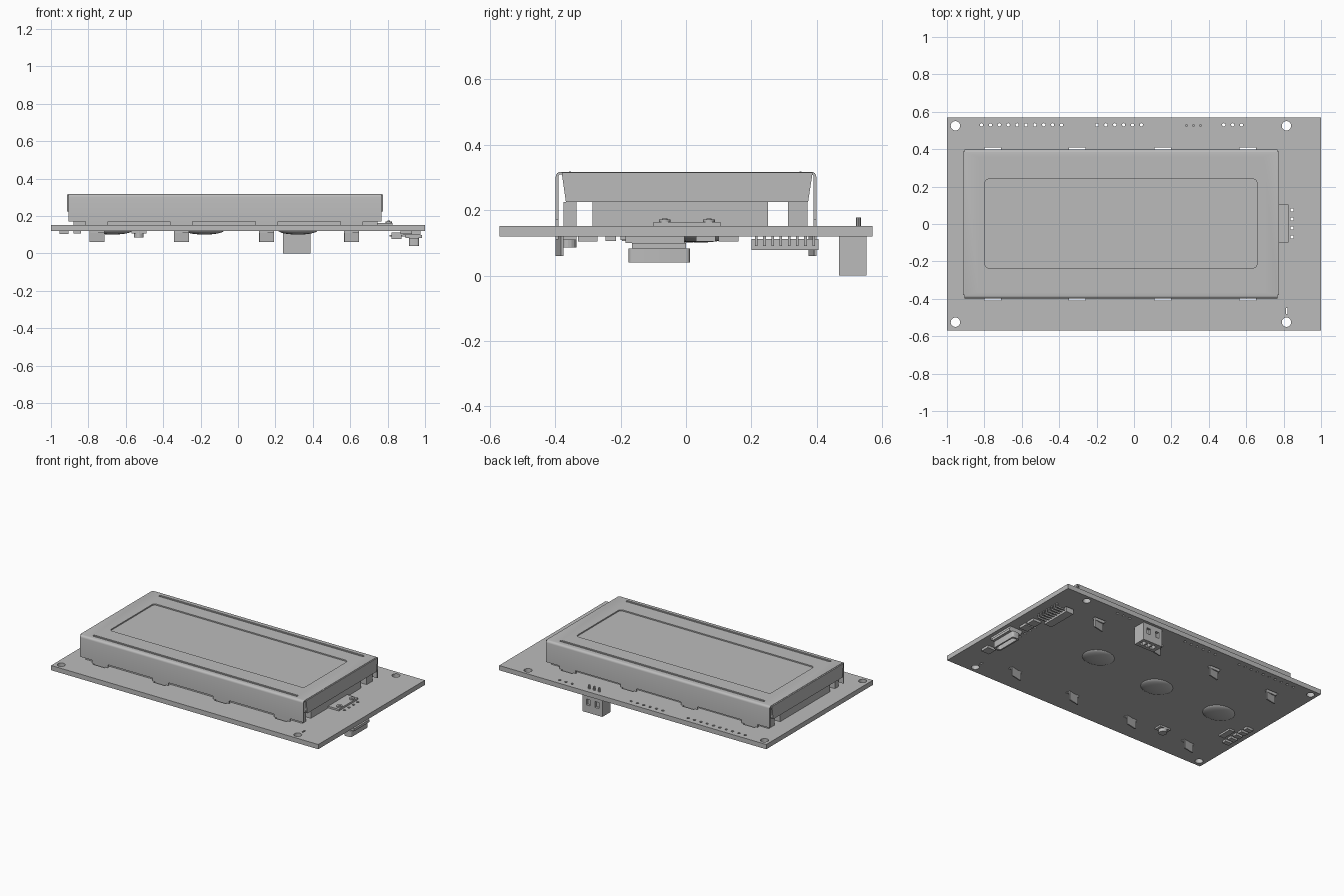
import bpy, bmesh, math
from mathutils import Matrix, Vector

if "Cube" in bpy.data.objects:
    bpy.data.objects.remove(bpy.data.objects["Cube"])

grey = bpy.data.materials.new("plain grey")
grey.use_nodes = True
grey.diffuse_color = (0.5, 0.5, 0.5, 1)
grey.node_tree.nodes["Principled BSDF"].inputs["Base Color"].default_value = (0.5, 0.5, 0.5, 1)


def add_box(bm, x, y, z, corner=0, turn=0):
    """Box from (min, max) ranges, optional rounded upright edges and turn about z."""
    part = bmesh.new()
    bmesh.ops.create_cube(part, size=1)
    bmesh.ops.scale(part, vec=[r[1] - r[0] for r in (x, y, z)], verts=part.verts)
    if corner:
        upright = [e for e in part.edges if abs((e.verts[0].co - e.verts[1].co).z) > 1e-5]
        bmesh.ops.bevel(part, geom=upright, offset=corner, segments=4, affect='EDGES', profile=0.5)
    centre = Vector([(r[0] + r[1]) / 2 for r in (x, y, z)])
    part.transform(Matrix.Translation(centre) @ Matrix.Rotation(turn, 4, 'Z'))
    merge(bm, part)


def add_cylinder(bm, x, y, z, radius, sides=16):
    part = bmesh.new()
    bmesh.ops.create_cone(part, cap_ends=True, segments=sides, radius1=radius,
                          radius2=radius, depth=z[1] - z[0])
    part.transform(Matrix.Translation((x, y, sum(z) / 2)))
    merge(bm, part)


def add_prism(bm, points, x):
    """Extrude a (y, z) outline along x."""
    part = bmesh.new()
    face = part.faces.new([part.verts.new((x[0], y, z)) for y, z in points])
    grown = bmesh.ops.extrude_face_region(part, geom=[face])["geom"]
    bmesh.ops.translate(part, vec=(x[1] - x[0], 0, 0),
                        verts=[v for v in grown if isinstance(v, bmesh.types.BMVert)])
    bmesh.ops.recalc_face_normals(part, faces=part.faces)
    merge(bm, part)


def merge(bm, part):
    mesh = bpy.data.meshes.new("temp")
    part.to_mesh(mesh)
    part.free()
    bm.from_mesh(mesh)
    bpy.data.meshes.remove(mesh)


def finish(bm, name, smooth=False):
    mesh = bpy.data.meshes.new(name)
    bm.to_mesh(mesh)
    bm.free()
    mesh.materials.append(grey)
    ob = bpy.data.objects.new(name, mesh)
    bpy.context.collection.objects.link(ob)
    if smooth:
        bpy.ops.object.select_all(action='DESELECT')
        ob.select_set(True)
        bpy.context.view_layer.objects.active = ob
        bpy.ops.object.shade_smooth_by_angle(angle=math.radians(40))
    return ob


def cut(ob, cutter_bm):
    cutter = finish(cutter_bm, "cutter")
    cutter.hide_render = True
    mod = ob.modifiers.new("cut", 'BOOLEAN')
    mod.operation, mod.solver, mod.object = 'DIFFERENCE', 'EXACT', cutter
    graph = bpy.context.evaluated_depsgraph_get()
    ob.data = bpy.data.meshes.new_from_object(ob.evaluated_get(graph))
    ob.modifiers.clear()
    bpy.data.objects.remove(cutter)


BOARD = (0.12, 0.152)
THROUGH = (0.1, 0.17)
TABS = (-0.755, -0.303, 0.153, 0.607)
PINS = (0.28, 0.317, 0.355)

# Circuit board with mounting holes, header holes and tab slots
bm = bmesh.new()
add_box(bm, (-1, 1), (-0.57, 0.57), BOARD)
board = finish(bm, "circuit_board")
bm = bmesh.new()
for x in (-0.955, 0.815):
    for y in (-0.525, 0.525):
        add_cylinder(bm, x, y, THROUGH, 0.025, 24)
for start, count in ((-0.815, 10), (-0.198, 6), (0.48, 3)):
    for i in range(count):
        add_cylinder(bm, start + i * 0.0475, 0.53, THROUGH, 0.009, 10)
for i in range(4):
    add_cylinder(bm, 0.845, 0.075 - i * 0.048, THROUGH, 0.009, 10)
for x in TABS:
    for side in (-1, 1):
        add_box(bm, (x - 0.044, x + 0.044), sorted((side * 0.385, side * 0.409)), THROUGH)
add_box(bm, (0.812, 0.822), (-0.48, -0.45), THROUGH)
cut(board, bm)

# Bezel: folded sheet along x with rounded shoulders
bm = bmesh.new()
outer, inner = [], []
for i in range(5):
    a = i * math.pi / 8
    outer.append((0.383 + 0.015 * math.cos(a), 0.302 + 0.015 * math.sin(a)))
    inner.append((0.383 + 0.007 * math.cos(a), 0.302 + 0.007 * math.sin(a)))
half_out = [(0.398, 0.172)] + outer
half_in = [(0.390, 0.172)] + inner
mirror = lambda pts: [(-y, z) for y, z in reversed(pts)]
add_prism(bm, half_out + mirror(half_out) + mirror(mirror(mirror(half_in)))[::-1] + half_in[::-1],
          (-0.905, 0.768))
bezel = finish(bm, "bezel", True)
bm = bmesh.new()
add_box(bm, (-0.797, 0.657), (-0.235, 0.24), (0.29, 0.34), 0.02)
for y in (-0.355, 0.35):
    add_box(bm, (-0.835, 0.697), (y - 0.009, y + 0.009), (0.313, 0.34), 0.008)
cut(bezel, bm)

# Bezel end panels, tapering towards the bottom
bm = bmesh.new()
for x in ((-0.914, -0.904), (0.766, 0.776)):
    add_prism(bm, [(-0.367, 0.225), (0.373, 0.225), (0.387, 0.315), (-0.38, 0.315)], x)
finish(bm, "bezel_ends")

# Raised beads along the long sides of the bezel
bm = bmesh.new()
for y in (-0.355, 0.35):
    add_box(bm, (-0.825, 0.687), (y - 0.003, y + 0.003), (0.312, 0.318))
finish(bm, "bezel_beads")

# Bezel tabs that pass through the board and are twisted underneath
bm = bmesh.new()
for x in TABS:
    for side in (-1, 1):
        add_box(bm, (x - 0.06, x + 0.06), sorted((side * 0.39, side * 0.398)), (0.152, 0.175))
        add_box(bm, (x - 0.04, x + 0.04), sorted((side * 0.39, side * 0.398)), (0.11, 0.153))
        add_box(bm, (x - 0.04, x + 0.04), sorted((side * 0.383, side * 0.391)), (0.06, 0.12),
                turn=math.radians(12))
finish(bm, "bezel_tabs")

# Display glass and the backlight and side strips carrying it
bm = bmesh.new()
add_box(bm, (-0.9, 0.762), (-0.365, 0.37), (0.225, 0.308))
finish(bm, "display_glass")
bm = bmesh.new()
add_box(bm, (-0.88, 0.745), (-0.285, 0.25), (0.152, 0.225))
finish(bm, "backlight")
bm = bmesh.new()
for y in ((-0.375, -0.335), (0.312, 0.372)):
    add_box(bm, (-0.88, 0.745), y, (0.152, 0.225))
finish(bm, "side_strips")

# Backlight lead plate with two solder lugs
bm = bmesh.new()
add_box(bm, (0.72, 0.825), (-0.1, 0.105), (0.152, 0.164))
for y in (-0.065, 0.07):
    add_cylinder(bm, 0.806, y, (0.164, 0.172), 0.018)
    add_cylinder(bm, 0.806, y, (0.172, 0.175), 0.008)
finish(bm, "lead_plate", True)

# Epoxy domes under the board
bm = bmesh.new()
for x, y in ((-0.67, 0.0), (-0.18, 0.0), (0.32, 0.045)):
    bmesh.ops.create_uvsphere(bm, u_segments=32, v_segments=16, radius=1,
                              matrix=Matrix.Translation((x, y, 0.123)) @
                              Matrix.Diagonal((0.105, 0.09, 0.022, 1)))
finish(bm, "chip_domes", True)

# Three way socket under the rear edge, with pins coming up through the board
bm = bmesh.new()
add_box(bm, (0.24, 0.387), (0.467, 0.552), (0, 0.12))
socket = finish(bm, "rear_socket")
bm = bmesh.new()
for x in PINS:
    add_box(bm, (x - 0.013, x + 0.013), (0.49, 0.53), (-0.02, 0.05))
for x in (0.28, 0.345):
    add_box(bm, (x - 0.014, x + 0.014), (0.535, 0.57), (0.05, 0.09))
cut(socket, bm)
bm = bmesh.new()
for x in PINS:
    add_cylinder(bm, x, 0.527, (0.1, 0.178), 0.007, 8)
finish(bm, "rear_pins")

# Shrouded connector under the right end
bm = bmesh.new()
add_box(bm, (0.915, 0.968), (-0.175, 0.012), (0.04, 0.083), 0.012)
shroud = finish(bm, "shroud", True)
bm = bmesh.new()
add_box(bm, (0.925, 0.958), (-0.162, 0.0), (0.02, 0.07), 0.008)
cut(shroud, bm)
bm = bmesh.new()
add_box(bm, (0.895, 0.985), (-0.165, 0.0), (0.083, 0.1))
add_box(bm, (0.88, 0.975), (-0.185, -0.005), (0.1, 0.121))
finish(bm, "shroud_base")

# Pin strip with a row of legs
bm = bmesh.new()
add_box(bm, (0.82, 0.875), (0.2, 0.405), (0.078, 0.112))
for i in range(8):
    y = 0.215 + i * 0.025
    add_box(bm, (0.81, 0.94), (y - 0.004, y + 0.004), (0.09, 0.1))
    add_box(bm, (0.932, 0.94), (y - 0.004, y + 0.004), (0.1, 0.121))
finish(bm, "pin_strip")

# Small surface parts under the board
bm = bmesh.new()
add_cylinder(bm, -0.53, -0.36, (0.085, 0.121), 0.026)
add_box(bm, (-0.57, -0.49), (-0.385, -0.335), (0.108, 0.121))
for i in range(5):
    y = -0.23 + i * 0.05
    add_box(bm, (-0.955, -0.905), (y - 0.016, y + 0.016), (0.105, 0.121))
add_box(bm, (-0.88, -0.84), (-0.2, -0.1), (0.108, 0.121))
for y in (-0.3, 0.06, 0.13):
    add_box(bm, (0.87, 0.93), (y - 0.03, y + 0.03), (0.104, 0.121))
finish(bm, "small_parts")
